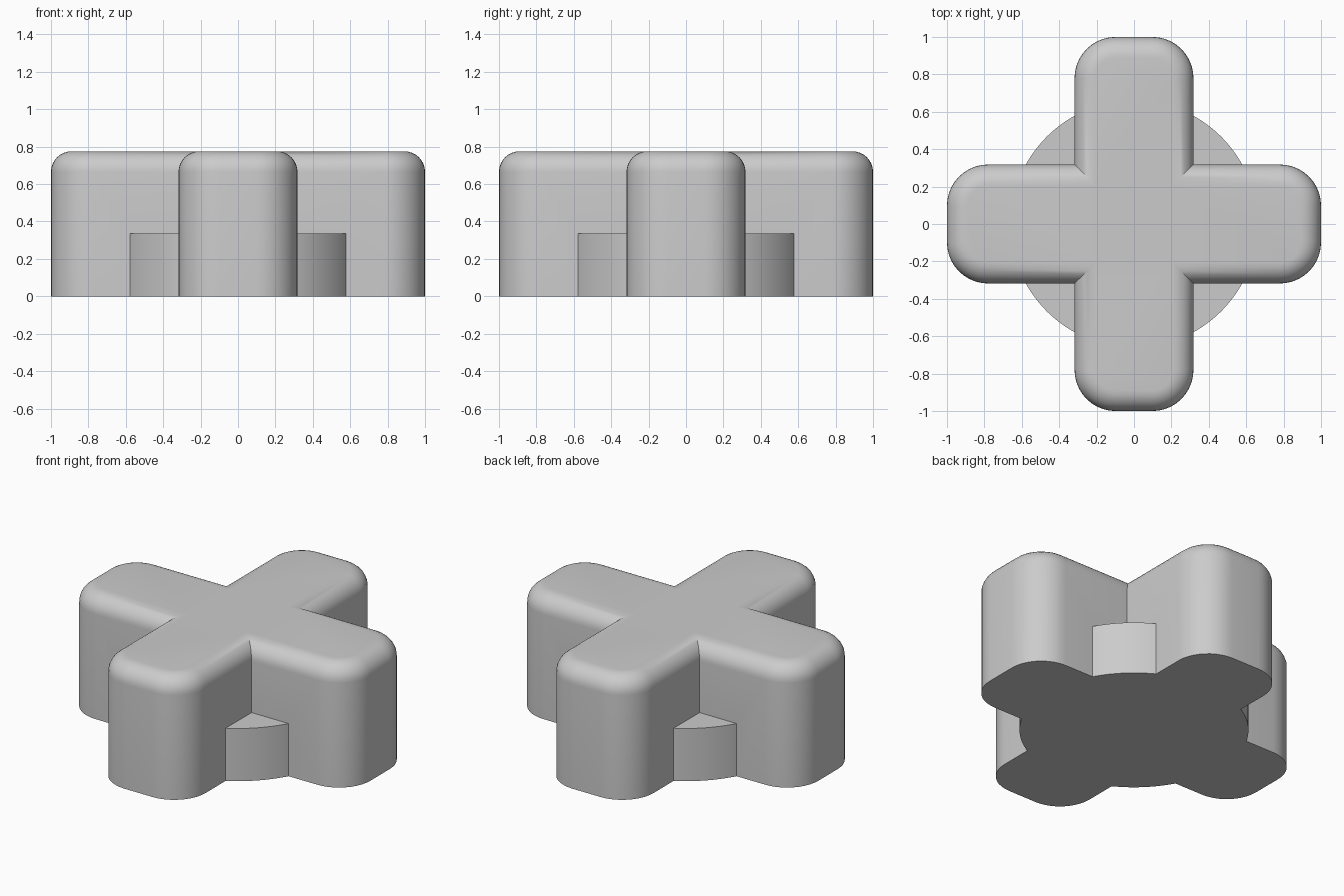
import bpy
import bmesh
from math import cos, sin, pi, radians

if "Cube" in bpy.data.objects:
    bpy.data.objects.remove(bpy.data.objects["Cube"], do_unlink=True)

HEIGHT, HALF_WIDTH, CORNER, TOP_ROUND = 0.775, 0.318, 0.22, 0.11
HUB_RADIUS, HUB_HEIGHT = 0.66, 0.335

grey = bpy.data.materials.new("plain_grey")
grey.use_nodes = True
colour = (0.6, 0.6, 0.6, 1)
grey.diffuse_color = colour
grey.node_tree.nodes["Principled BSDF"].inputs["Base Color"].default_value = colour


def prism(name, outline, height, rounding=0):
    """Extrude a plan outline upward and optionally round its top rim."""
    bm = bmesh.new()
    base = bm.faces.new([bm.verts.new((x, y, 0)) for x, y in outline])
    new = bmesh.ops.extrude_face_region(bm, geom=[base], use_keep_orig=True)["geom"]
    top = [v for v in new if isinstance(v, bmesh.types.BMVert)]
    bmesh.ops.translate(bm, verts=top, vec=(0, 0, height))
    bmesh.ops.recalc_face_normals(bm, faces=bm.faces)
    if rounding:
        rim = [e for e in bm.edges if all(v.co.z > height / 2 for v in e.verts)]
        bmesh.ops.bevel(bm, geom=rim, offset=rounding, segments=8,
                        profile=0.5, affect='EDGES')
    mesh = bpy.data.meshes.new(name)
    bm.to_mesh(mesh)
    bm.free()
    mesh.materials.append(grey)
    ob = bpy.data.objects.new(name, mesh)
    bpy.context.collection.objects.link(ob)
    return ob


def rounded_rectangle(hx, hy, r, steps=10):
    points = []
    for i, (sx, sy) in enumerate([(1, 1), (-1, 1), (-1, -1), (1, -1)]):
        for k in range(steps + 1):
            a = (i + k / steps) * pi / 2
            points.append((sx * (hx - r) + r * cos(a), sy * (hy - r) + r * sin(a)))
    return points


# Two crossing bars and a low round hub
body = prism("cross_body", rounded_rectangle(1, HALF_WIDTH, CORNER), HEIGHT, TOP_ROUND)
bar = prism("cross_bar", rounded_rectangle(HALF_WIDTH, 1, CORNER), HEIGHT, TOP_ROUND)
circle = [(HUB_RADIUS * cos(2 * pi * i / 96), HUB_RADIUS * sin(2 * pi * i / 96))
          for i in range(96)]
hub = prism("round_hub", circle, HUB_HEIGHT)

# Join everything into one clean solid
bpy.ops.object.select_all(action='DESELECT')
body.select_set(True)
bpy.context.view_layer.objects.active = body
for part in (bar, hub):
    union = body.modifiers.new("union", 'BOOLEAN')
    union.operation = 'UNION'
    union.solver = 'EXACT'
    union.object = part
    bpy.ops.object.modifier_apply(modifier=union.name)
    bpy.data.objects.remove(part, do_unlink=True)

bpy.ops.object.shade_smooth_by_angle(angle=radians(30))
